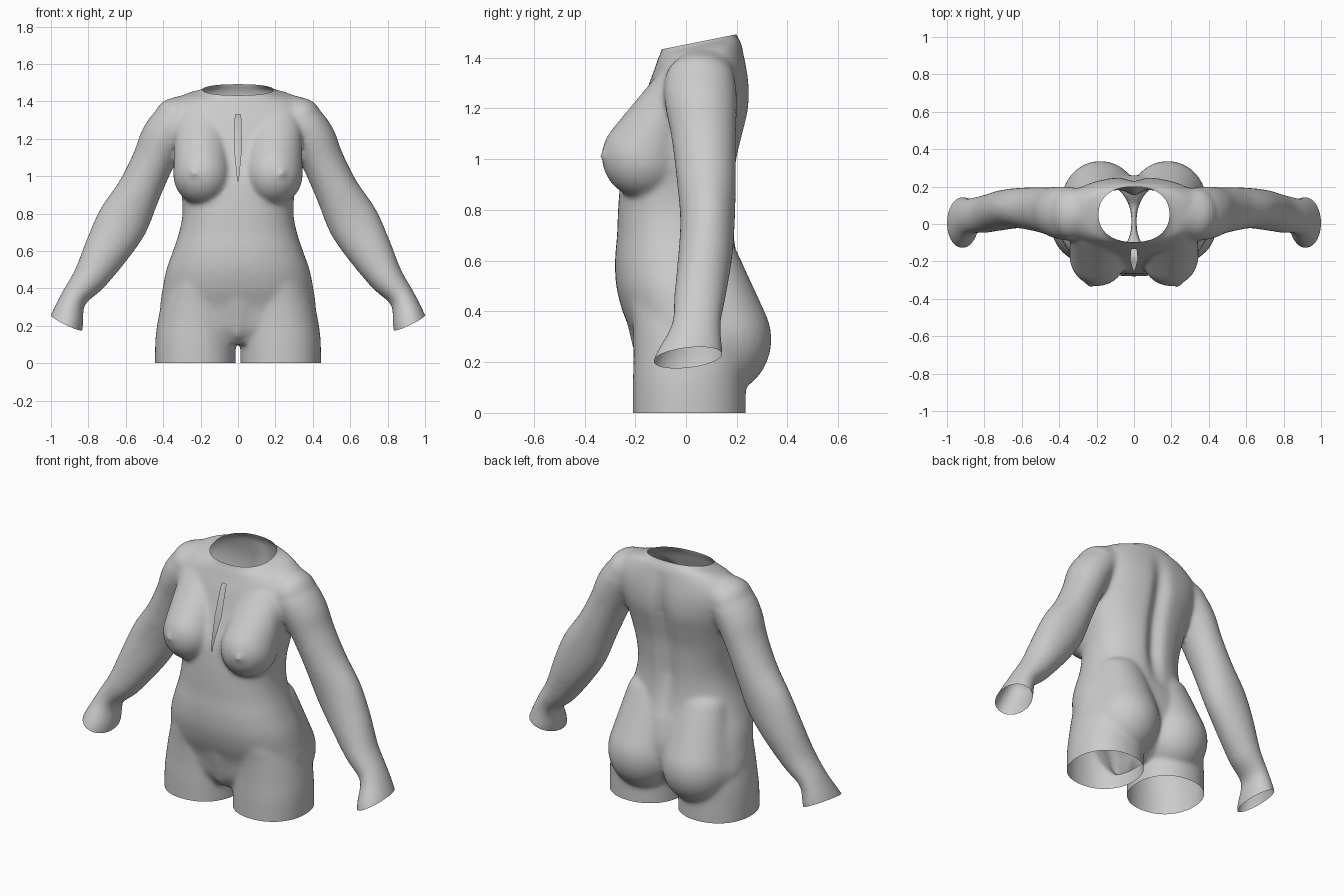
import bpy, bmesh, math
from mathutils import Vector

if "Cube" in bpy.data.objects:
    bpy.data.objects.remove(bpy.data.objects["Cube"])

bm = bmesh.new()
N = 48


def sup(v, e):
    return math.copysign(abs(v) ** (2 / e), v)


def refine(rows, n=5):
    """Catmull-Rom interpolation of a table of section values."""
    out = []
    for i in range(len(rows) - 1):
        p = [rows[max(i - 1, 0)], rows[i], rows[i + 1], rows[min(i + 2, len(rows) - 1)]]
        for k in range(n):
            t = k / n
            out.append([.5 * (2 * b + (c - a) * t + (2 * a - 5 * b + 4 * c - d) * t * t
                              + (3 * b - a - 3 * c + d) * t ** 3) for a, b, c, d in zip(*p)])
    return out + [list(rows[-1])]


def loft(rings):
    """Closed tube through a list of point rings."""
    vs = [[bm.verts.new(p) for p in r] for r in rings]
    for a, b in zip(vs, vs[1:]):
        for i in range(N):
            j = (i + 1) % N
            bm.faces.new((a[i], a[j], b[j], b[i]))
    bm.faces.new(vs[0][::-1])
    bm.faces.new(vs[-1])


def level_ring(cx, w, yf, yb, z, e=2.3, slope=0.0):
    cy, ry = (yf + yb) / 2, (yb - yf) / 2
    pts = []
    for i in range(N):
        a = 2 * math.pi * i / N
        y = cy + ry * sup(math.sin(a), e)
        pts.append(Vector((cx + w * sup(math.cos(a), e), y, z + slope * (y - .05))))
    return pts


def muscle(s, *blobs):
    """Convex skin around one or more ellipsoids, mirrored by s."""
    vs = []
    for c, r in blobs:
        for i in range(1, 18):
            for k in range(28):
                a, b = math.pi * i / 18, 2 * math.pi * k / 28
                vs.append(bm.verts.new((s * (c[0] + r[0] * math.sin(a) * math.cos(b)),
                                        c[1] + r[1] * math.sin(a) * math.sin(b),
                                        c[2] + r[2] * math.cos(a))))
    bmesh.ops.convex_hull(bm, input=vs)
    loose = [v for v in vs if v.is_valid and not v.link_faces]
    bmesh.ops.delete(bm, geom=loose, context='VERTS')


# trunk and neck: z, half width, front y, back y, slope
trunk = [(.10, .22, -.13, .10, 0), (.18, .40, -.18, .20, 0), (.30, .416, -.21, .25, 0),
         (.40, .403, -.25, .26, 0), (.50, .383, -.275, .24, 0), (.60, .348, -.28, .21, 0),
         (.70, .315, -.272, .194, 0), (.80, .297, -.268, .190, 0), (.90, .302, -.26, .195, 0),
         (1.0, .322, -.245, .205, 0), (1.1, .337, -.21, .228, 0), (1.2, .36, -.175, .25, 0),
         (1.3, .385, -.145, .25, 0), (1.37, .375, -.125, .235, .1), (1.43, .29, -.11, .215, .2),
         (1.465, .182, -.095, .197, .2), (1.56, .155, -.09, .19, .2)]
loft([level_ring(0, w, f, b, z, 2.25, sl) for z, w, f, b, sl in refine(trunk)])

# arm: x, y, z, radius across, radius in depth
arm = [(.22, .06, 1.34, .09, .11), (.335, .055, 1.285, .115, .142), (.40, .06, 1.20, .122, .14),
       (.455, .07, 1.08, .113, .127), (.53, .08, .92, .118, .117), (.615, .085, .76, .138, .108),
       (.70, .075, .61, .122, .107), (.79, .055, .46, .093, .102), (.88, .04, .345, .07, .098),
       (.918, .01, .22, .092, .135), (.94, -.01, .12, .095, .135)]
leg = [(-.1, .228, .215, -.21, .236), (.10, .228, .215, -.21, .236), (.22, .222, .208, -.207, .24),
       (.34, .213, .190, -.21, .22), (.45, .2, .16, -.22, .2), (.58, .18, .10, -.19, .12)]

for s in (1, -1):
    rows = refine(arm)
    rings = []
    for i, (x, y, z, ra, rd) in enumerate(rows):
        p, q = rows[max(i - 2, 0)], rows[min(i + 2, len(rows) - 1)]
        t = Vector((q[0] - p[0], 0, q[2] - p[2])).normalized()
        n = Vector((-t.z, 0, t.x))
        ring = []
        for k in range(N):
            a = 2 * math.pi * k / N
            v = Vector((x, y, z)) + n * ra * math.cos(a) + Vector((0, rd * math.sin(a), 0))
            ring.append(Vector((s * v.x, v.y, v.z)))
        rings.append(ring)
    loft(rings)
    loft([level_ring(s * cx, w, f, b, z, 2.15) for z, cx, w, f, b in refine(leg)])
    # shoulder, buttock, breast, nipple
    muscle(s, ((.18, .09, 1.40), (.08, .09, .06)), ((.335, .055, 1.305), (.115, .14, .115)))
    muscle(s, ((.180, .13, .29), (.205, .208, .22)), ((.16, .08, .63), (.15, .117, .09)),
           ((.23, .06, .28), (.185, .19, .17)))
    muscle(s, ((.192, -.165, 1.01), (.155, .168, .165)), ((.20, -.055, 1.26), (.14, .085, .1)))
    muscle(s, ((.235, -.322, 1.015), (.02, .02, .02)))
# lower belly narrowing to the crotch
muscle(1, ((0, -.08, .50), (.26, .185, .12)), ((0, -.07, .18), (.06, .12, .08)))

bmesh.ops.recalc_face_normals(bm, faces=bm.faces[:])
raw = bpy.data.meshes.new("raw_body")
bm.to_mesh(raw)
bm.free()

# fuse all volumes into one smooth skin
body = bpy.data.objects.new("body_torso", raw)
bpy.context.collection.objects.link(body)
rm = body.modifiers.new("fuse", 'REMESH')
rm.mode = 'VOXEL'
rm.voxel_size = .011
sm = body.modifiers.new("soften", 'SMOOTH')
sm.factor = .5
sm.iterations = 20
mesh = bpy.data.meshes.new_from_object(body.evaluated_get(bpy.context.evaluated_depsgraph_get()))
body.modifiers.clear()
body.data = mesh
mesh.name = "body_torso"

bm = bmesh.new()
bm.from_mesh(mesh)

# spine groove
for v in bm.verts:
    x, y, z = v.co
    if y > .08 and abs(x) < .2 and .55 < z < 1.44:
        fade = min(1, (z - .55) / .25, (1.44 - z) / .25)
        v.co.y -= .035 * fade * math.exp(-(x / .05) ** 2)


def cut(test, co, no, clear=True):
    """Slice the faces chosen by test, removing what lies beyond the plane."""
    fs = [f for f in bm.faces if test(f.calc_center_median())]
    geom = list({v for f in fs for v in f.verts}) + list({e for f in fs for e in f.edges}) + fs
    bmesh.ops.bisect_plane(bm, geom=geom, plane_co=co, plane_no=no, clear_outer=clear)


# open ends: thighs, neck, wrists
cut(lambda c: c.z < .05 and abs(c.x) < .6, (0, 0, 0), (0, 0, -1))
cut(lambda c: c.z > 1.38 and abs(c.x) < .24, (0, .05, 1.462), (0, -.2, 1))
for s in (1, -1):
    cut(lambda c: c.x * s > .7, (s * .913, 0, .215), (s * .43, .1, -.9))


# narrow slit along the breastbone
def slit_zone(c):
    return abs(c.x) < .06 and c.y < -.05 and .9 < c.z < 1.4


for s in (1, -1):
    cut(slit_zone, (0, 0, .96), (s, 0, -.1), False)
    cut(slit_zone, (s * .018, 0, 1.2), (s, 0, .03), False)
cut(slit_zone, (0, 0, 1.33), (0, 0, 1), False)
slit = []
for f in bm.faces:
    c = f.calc_center_median()
    if c.y < -.05 and .96 < c.z < 1.33 and abs(c.x) < min(.1 * (c.z - .96), .018 - .03 * (c.z - 1.2)):
        slit.append(f)
bmesh.ops.delete(bm, geom=slit, context='FACES')

for f in bm.faces:
    f.smooth = True
bm.to_mesh(mesh)
bm.free()

mat = bpy.data.materials.new("plain grey")
mat.diffuse_color = (.6, .6, .6, 1)
mat.use_nodes = True
mat.node_tree.nodes["Principled BSDF"].inputs["Base Color"].default_value = mat.diffuse_color
mesh.materials.clear()
mesh.materials.append(mat)
